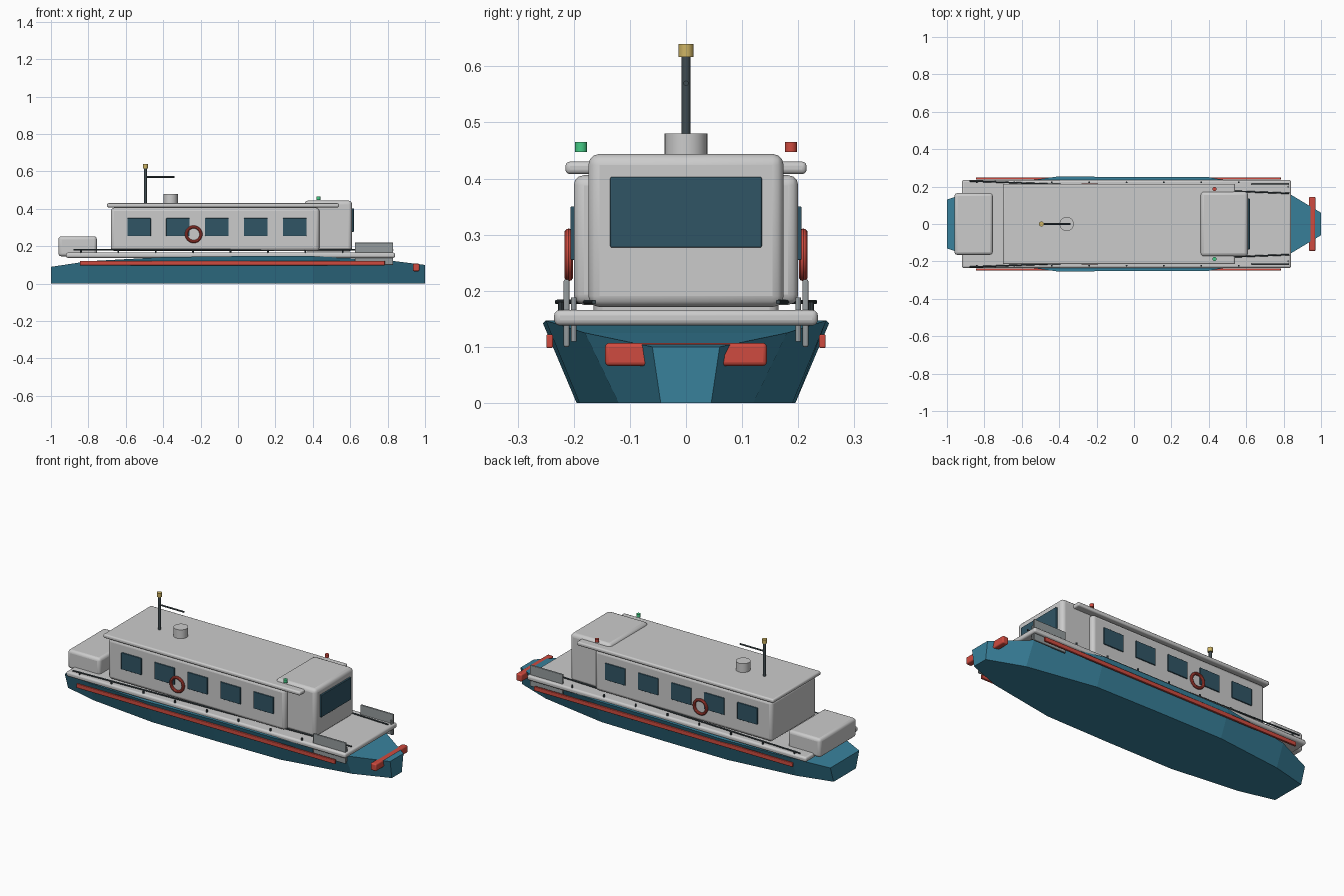
import bpy, bmesh, math
from mathutils import Vector

if "Cube" in bpy.data.objects:
    bpy.data.objects.remove(bpy.data.objects["Cube"])


def material(name, r, g, b):
    m = bpy.data.materials.new(name)
    m.diffuse_color = (r, g, b, 1)
    m.use_nodes = True
    m.node_tree.nodes["Principled BSDF"].inputs["Base Color"].default_value = m.diffuse_color
    return m


BLUE = material("hull_blue", 0.04, 0.22, 0.33)
RED = material("signal_red", 0.62, 0.07, 0.05)
GLASS = material("dark_glass", 0.03, 0.09, 0.13)
DARK = material("dark_metal", 0.05, 0.07, 0.08)
GOLD = material("lamp_gold", 0.62, 0.46, 0.13)
GREEN = material("signal_green", 0.06, 0.6, 0.24)
STEEL = material("steel_grey", 0.3, 0.33, 0.34)


def finish(ob, name, mat=None, smooth=True):
    ob.name = name
    if mat:
        ob.data.materials.append(mat)
    if smooth:
        bpy.ops.object.shade_smooth_by_angle(angle=math.radians(35))
    return ob


def box(name, x, y, z, mat=None, bevel=0.0):
    """Box from (min, max) pairs, optionally with rounded edges."""
    bpy.ops.mesh.primitive_cube_add(size=1, location=[(a + b) / 2 for a, b in (x, y, z)])
    ob = bpy.context.object
    ob.scale = [b - a for a, b in (x, y, z)]
    bpy.ops.object.transform_apply(location=False, rotation=False, scale=True)
    if bevel:
        m = ob.modifiers.new("round_edges", 'BEVEL')
        m.width, m.segments = bevel, 3
    return finish(ob, name, mat, bool(bevel))


def rod(name, a, b, r, mat=None, sides=16):
    """Cylinder between two points."""
    a, b = Vector(a), Vector(b)
    d = b - a
    bpy.ops.mesh.primitive_cylinder_add(vertices=sides, radius=r, depth=d.length, location=(a + b) / 2)
    ob = bpy.context.object
    ob.rotation_euler = d.to_track_quat('Z', 'Y').to_euler()
    return finish(ob, name, mat)


# Faceted hull lofted through stations: x, half width at top, at bottom, top height
stations = [(-1, .13, .10, .09), (-.8, .20, .15, .12), (-.4, .255, .195, .142), (0, .25, .195, .147),
            (.4, .25, .19, .147), (.8, .18, .12, .125), (1, .06, .045, .10)]
bm = bmesh.new()
rings = [[bm.verts.new(p) for p in ((x, -t, z), (x, -b, 0), (x, b, 0), (x, t, z))]
         for x, t, b, z in stations]
for r0, r1 in zip(rings, rings[1:]):
    for i in range(4):
        j = (i + 1) % 4
        bm.faces.new((r0[i], r0[j], r1[j], r1[i]))
bm.faces.new(rings[0])
bm.faces.new(rings[-1])
bmesh.ops.recalc_face_normals(bm, faces=bm.faces)
mesh = bpy.data.meshes.new("hull")
bm.to_mesh(mesh)
bm.free()
mesh.materials.append(BLUE)
bpy.context.collection.objects.link(bpy.data.objects.new("hull", mesh))

# Deck, superstructure and bow fender
box("deck", (-.92, .84), (-.235, .235), (.138, .166), None, .01)
box("cabin", (-.68, .435), (-.2, .2), (.175, .406), None, .018)
box("cabin_roof", (-.70, .54), (-.215, .215), (.408, .43), None, .008)
box("wheelhouse", (.355, .61), (-.174, .174), (.171, .444), None, .02)
box("windscreen", (.60, .62), (-.135, .135), (.277, .403), GLASS, .003)
box("stern_locker", (-.96, .0 - .755), (-.165, .165), (.146, .253), None, .016)
box("bow_fender", (.935, .97), (-.144, .144), (.066, .107), RED, .007)

# Parts repeated on both sides
for s, side in ((-1, "starboard"), (1, "port")):
    def both(a, b):
        return tuple(sorted((s * a, s * b)))

    box(f"{side}_rubbing_strake", (-.845, .785), both(.237, .249), (.098, .122), RED, .003)
    box(f"{side}_bow_bulwark", (.625, .83), both(.208, .218), (.10, .22), STEEL, .003)
    rod(f"{side}_bow_post", (.825, s * .2, .11), (.825, s * .2, .188), .005, STEEL)
    for i in range(5):
        x = -.529 + .208 * i
        box(f"{side}_window_{i + 1}", (x - .063, x + .063), both(.19, .206), (.255, .35), GLASS, .002)
    bpy.ops.mesh.primitive_torus_add(location=(-.237, s * .209, .264), rotation=(math.pi / 2, 0, 0),
                                     major_radius=.039, minor_radius=.008,
                                     major_segments=32, minor_segments=10)
    finish(bpy.context.object, f"{side}_lifebuoy", RED)
    # Low handrail with short stanchions
    rod(f"{side}_handrail", (-.88, s * .23, .18), (.83, s * .164, .18), .004, DARK, 12)
    for i in range(8):
        x = -.84 + .2 * i
        rod(f"{side}_stanchion_{i + 1}", (x, s * .223, .155), (x, s * .223, .18), .005, DARK, 10)
    rod(f"{side}_navigation_light", (.43, s * .187, .447), (.43, s * .187, .465), .011,
        RED if s > 0 else GREEN)

# Roof vent, mast, boom and masthead lamp
rod("roof_vent", (-.36, 0, .425), (-.36, 0, .48), .038, None, 32)
rod("mast", (-.495, 0, .425), (-.495, 0, .62), .008, DARK)
rod("boom", (-.495, 0, .57), (-.34, 0, .57), .0045, DARK)
rod("masthead_lamp", (-.495, 0, .617), (-.495, 0, .64), .0135, GOLD)
